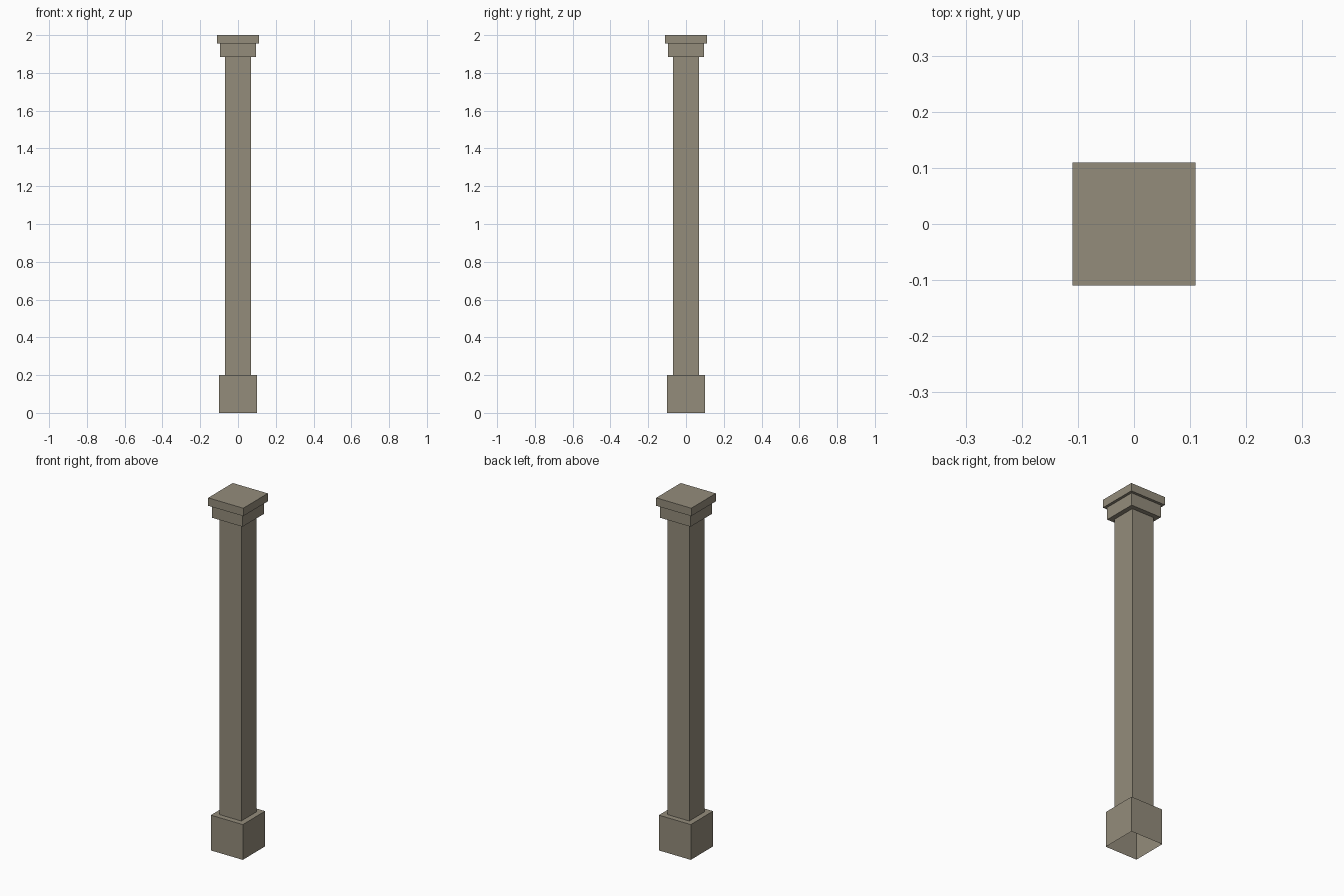
import bpy
import bmesh

cube = bpy.data.objects.get("Cube")
if cube:
    bpy.data.objects.remove(cube, do_unlink=True)

# Warm grey stone
COLOUR = (0.295, 0.262, 0.198, 1.0)
stone = bpy.data.materials.new("warm grey stone")
stone.use_nodes = True
stone.diffuse_color = COLOUR
bsdf = next(n for n in stone.node_tree.nodes if n.type == "BSDF_PRINCIPLED")
bsdf.inputs["Base Color"].default_value = COLOUR
bsdf.inputs["Roughness"].default_value = 0.9


def square_shell(name, profile, close_top=False):
    """Sweep a (half width, height) profile around a square plan."""
    bm = bmesh.new()
    corners = ((-1, -1), (1, -1), (1, 1), (-1, 1))
    rings = [[bm.verts.new((cx * w, cy * w, z)) for cx, cy in corners]
             for w, z in profile]
    for low, high in zip(rings, rings[1:]):
        for i in range(4):
            j = (i + 1) % 4
            bm.faces.new((low[i], low[j], high[j], high[i]))
    if close_top:
        bm.faces.new(rings[-1])
    mesh = bpy.data.meshes.new(name)
    bm.to_mesh(mesh)
    bm.free()
    mesh.materials.append(stone)
    obj = bpy.data.objects.new(name, mesh)
    bpy.context.collection.objects.link(obj)
    return obj


BASE, SHAFT, NECK, SLAB = 0.1, 0.069, 0.095, 0.11
BASE_TOP, SHAFT_TOP, NECK_TOP, TOP = 0.2, 1.885, 1.955, 2.0

# Plinth block, open underneath, with a ledge around the shaft
square_shell("base", [(BASE, 0), (BASE, BASE_TOP), (SHAFT, BASE_TOP)])

# Plain square shaft
square_shell("shaft", [(SHAFT, BASE_TOP), (SHAFT, SHAFT_TOP)])

# Stepped capital: lower block and overhanging top slab
square_shell("capital", [(SHAFT, SHAFT_TOP), (NECK, SHAFT_TOP), (NECK, NECK_TOP)])
square_shell("top_slab", [(NECK, NECK_TOP), (SLAB, NECK_TOP), (SLAB, TOP)],
             close_top=True)
